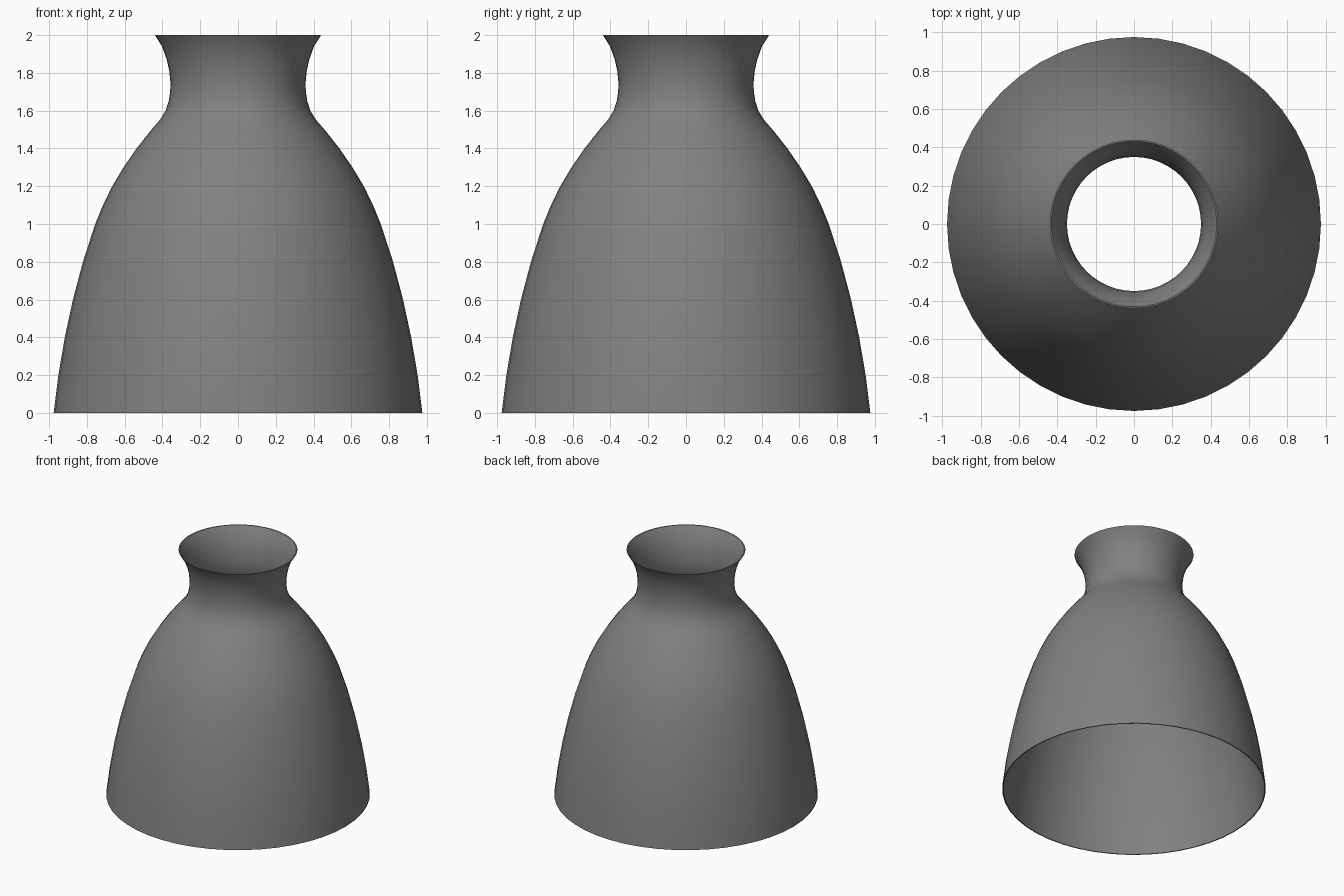
import bpy, bmesh
from math import cos, sin, tau

if "Cube" in bpy.data.objects:
    bpy.data.objects.remove(bpy.data.objects["Cube"])

SIDES = 48
WALL = 0.008

# Outer profile (radius, height): bell skirt, throat, flared inlet
profile = [(0.976, 0.0), (0.951, 0.2), (0.917, 0.4), (0.874, 0.6), (0.821, 0.8),
           (0.756, 1.0), (0.715, 1.1), (0.666, 1.2), (0.606, 1.3), (0.537, 1.4),
           (0.458, 1.5), (0.414, 1.55), (0.383, 1.6), (0.367, 1.65), (0.359, 1.7),
           (0.358, 1.75), (0.364, 1.81), (0.377, 1.87), (0.402, 1.94), (0.44, 2.0)]

# Closed wall loop: outside going up, inside coming down
loop = profile + [(r - WALL, z) for r, z in reversed(profile)]

bm = bmesh.new()
rings = [[bm.verts.new((r * cos(tau * i / SIDES), r * sin(tau * i / SIDES), z))
          for i in range(SIDES)] for r, z in loop]
for a, b in zip(rings, rings[1:] + rings[:1]):
    for i in range(SIDES):
        j = (i + 1) % SIDES
        bm.faces.new((a[i], a[j], b[j], b[i]))
bmesh.ops.recalc_face_normals(bm, faces=bm.faces)

# Nozzle bell
mesh = bpy.data.meshes.new("nozzle_bell")
bm.to_mesh(mesh)
bm.free()
nozzle = bpy.data.objects.new("nozzle_bell", mesh)
bpy.context.collection.objects.link(nozzle)
bpy.context.view_layer.objects.active = nozzle
nozzle.select_set(True)
bpy.ops.object.shade_smooth_by_angle(angle=0.7)

# Dark metal
metal = bpy.data.materials.new("dark_metal")
metal.diffuse_color = (0.22, 0.22, 0.22, 1)
metal.use_nodes = True
metal.node_tree.nodes["Principled BSDF"].inputs["Base Color"].default_value = metal.diffuse_color
mesh.materials.append(metal)
